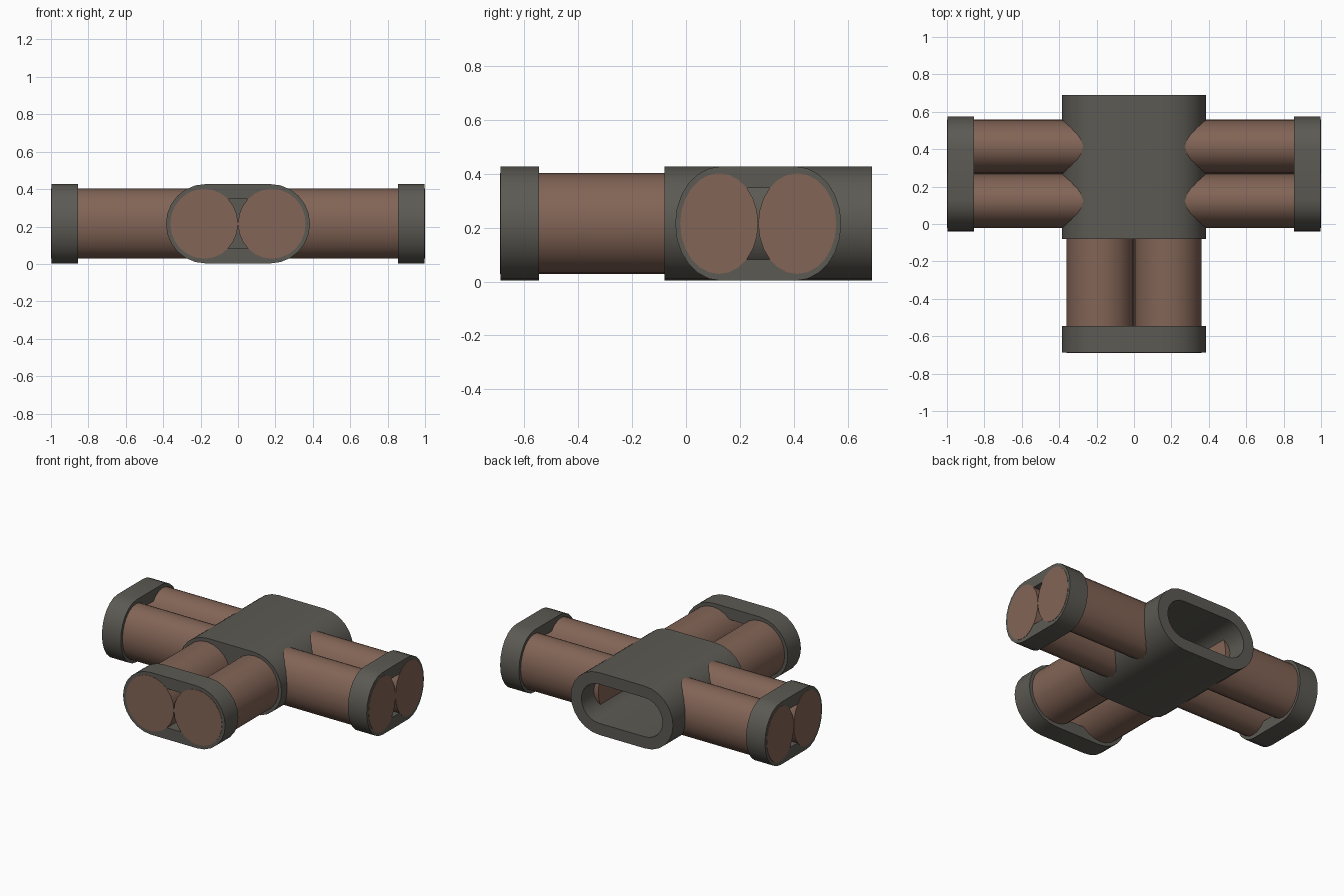
import bpy, bmesh
from math import pi, cos, sin
from mathutils import Matrix

if "Cube" in bpy.data.objects:
    bpy.data.objects.remove(bpy.data.objects["Cube"], do_unlink=True)


def make_material(name, color):
    mat = bpy.data.materials.new(name)
    mat.use_nodes = True
    mat.diffuse_color = color
    mat.node_tree.nodes["Principled BSDF"].inputs["Base Color"].default_value = color
    return mat


BROWN = make_material("clay brown", (0.225, 0.128, 0.093, 1))
GREY = make_material("dark grey", (0.107, 0.102, 0.087, 1))

MID_Z = 0.215            # height of every axis
HALF_W, RADIUS = 0.385, 0.212
WALL = 0.079


def finish(name, bm, mat, matrix):
    bmesh.ops.transform(bm, matrix=matrix, verts=bm.verts)
    bmesh.ops.recalc_face_normals(bm, faces=bm.faces)
    mesh = bpy.data.meshes.new(name)
    bm.to_mesh(mesh)
    bm.free()
    mesh.materials.append(mat)
    obj = bpy.data.objects.new(name, mesh)
    bpy.context.collection.objects.link(obj)
    bpy.ops.object.select_all(action='DESELECT')
    obj.select_set(True)
    bpy.context.view_layer.objects.active = obj
    bpy.ops.object.shade_smooth_by_angle()


def stadium(bm, inset, y, steps=12):
    """Loop of vertices around a rounded slot outline at depth y."""
    r = RADIUS - inset
    offset = HALF_W - RADIUS
    loop = []
    for side in (1, -1):
        for i in range(steps + 1):
            a = -pi / 2 + pi * i / steps
            loop.append(bm.verts.new((side * (offset + r * cos(a)), y, side * r * sin(a))))
    return loop


def bridge(bm, a, b):
    for i in range(len(a)):
        j = (i + 1) % len(a)
        bm.faces.new((a[i], a[j], b[j], b[i]))


def collar(name, y0, y1, matrix):
    bm = bmesh.new()
    rings = [stadium(bm, inset, y) for inset, y in ((0, y0), (0, y1), (WALL, y1), (WALL, y0))]
    for i in range(4):
        bridge(bm, rings[i], rings[(i + 1) % 4])
    finish(name, bm, GREY, matrix)


def hub(name, y_front, y_floor, y_back):
    bm = bmesh.new()
    rings = [stadium(bm, inset, y) for inset, y in
             ((0, y_front), (0, y_back), (WALL, y_back), (WALL, y_floor))]
    for a, b in zip(rings, rings[1:]):
        bridge(bm, a, b)
    bm.faces.new(rings[0])
    bm.faces.new(rings[-1])
    finish(name, bm, GREY, Matrix.Translation((0, 0, MID_Z)))


def pipe(name, x, y0, y1, matrix):
    bm = bmesh.new()
    bmesh.ops.create_cone(bm, cap_ends=True, segments=24, radius1=1, radius2=1, depth=1)
    shape = (Matrix.Translation((x, (y0 + y1) / 2, 0))
             @ Matrix.Diagonal((0.181, abs(y1 - y0), 0.187, 1))
             @ Matrix.Rotation(pi / 2, 4, 'X'))
    finish(name, bm, BROWN, matrix @ shape)


def arm(name, matrix, start, end):
    """Two pipes side by side, held by a collar at the outer end."""
    for i, x in enumerate((-0.181, 0.181), 1):
        pipe(f"{name}_pipe_{i}", x, -start, -end, matrix)
    collar(f"{name}_collar", -end + 0.002, -end + 0.144, matrix)


# Central hollow hub, open at the back
hub("hub", -0.08, 0.0, 0.69)

# Front arm, then the narrower side arms
arm("front", Matrix.Translation((0, 0, MID_Z)), 0.02, 0.69)
for name, side in (("left", 1), ("right", -1)):
    place = (Matrix.Translation((0, 0.268, MID_Z)) @ Matrix.Rotation(side * pi / 2, 4, 'Z')
             @ Matrix.Diagonal((0.8, 1, 1, 1)))
    arm(name, place, 0.27, 1.0)
